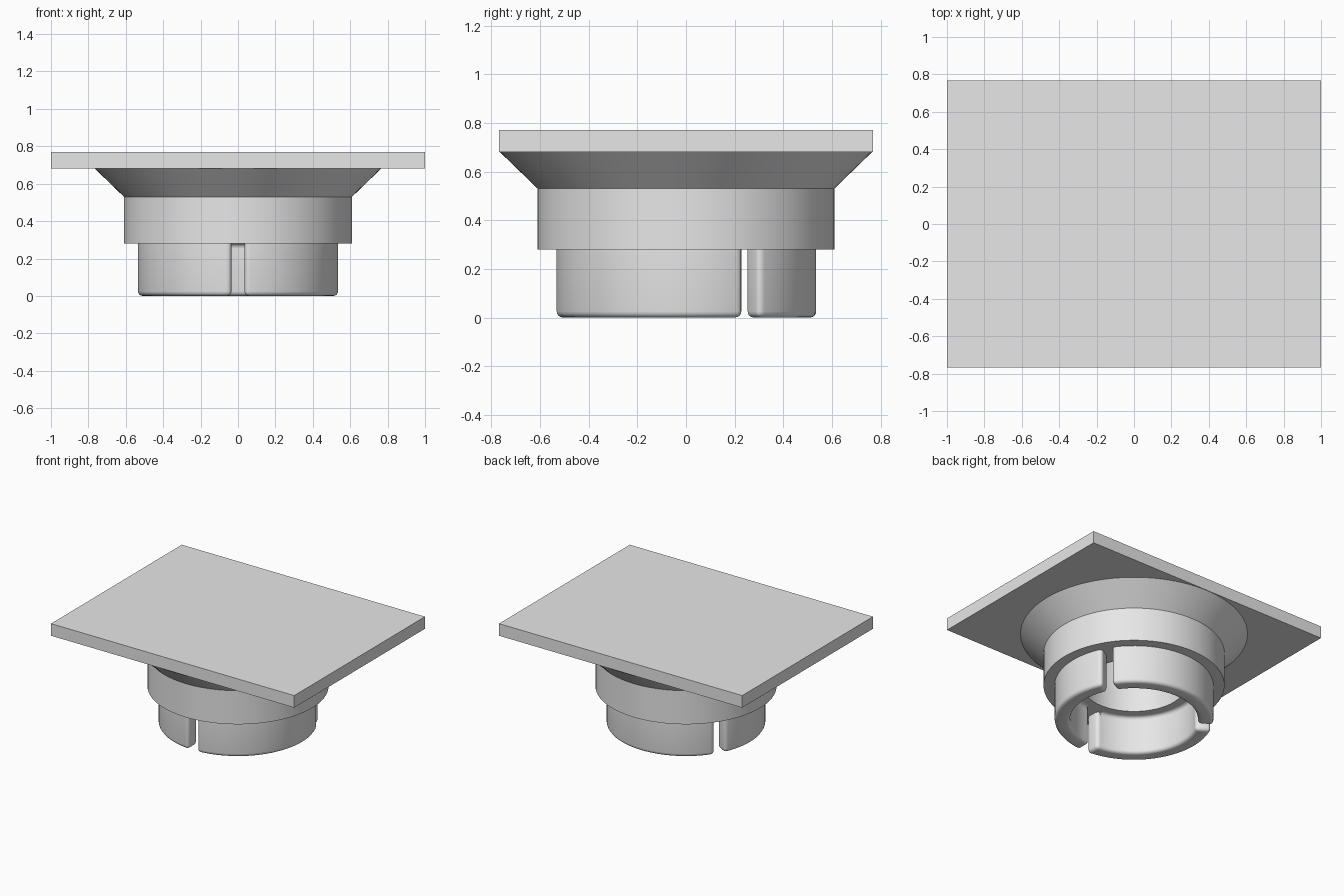
import bpy, bmesh, math

if "Cube" in bpy.data.objects:
    bpy.data.objects.remove(bpy.data.objects["Cube"])

grey = bpy.data.materials.new("light_grey")
grey.diffuse_color = (0.8, 0.8, 0.8, 1)
grey.use_nodes = True
grey.node_tree.nodes["Principled BSDF"].inputs["Base Color"].default_value = grey.diffuse_color

R_OUT, R_IN, SLOT = 0.535, 0.43, 0.035   # collar radii and half slot width
Z_LEDGE, FILLET = 0.28, 0.025


def finish(name, bm, smooth=True):
    bmesh.ops.recalc_face_normals(bm, faces=bm.faces[:])
    me = bpy.data.meshes.new(name)
    bm.to_mesh(me)
    bm.free()
    me.materials.append(grey)
    ob = bpy.data.objects.new(name, me)
    bpy.context.collection.objects.link(ob)
    if smooth:
        bpy.ops.object.select_all(action='DESELECT')
        ob.select_set(True)
        bpy.context.view_layer.objects.active = ob
        bpy.ops.object.shade_smooth_by_angle(angle=math.radians(30))
    return ob


def lathe(name, profile, a0, a1, steps):
    """Sweep a closed (radius, z) profile around z from a0 to a1."""
    full = abs(a1 - a0 - 2 * math.pi) < 1e-6
    bm = bmesh.new()
    rings = []
    for i in range(steps if full else steps + 1):
        a = a0 + (a1 - a0) * i / steps
        rings.append([bm.verts.new((r * math.cos(a), r * math.sin(a), z)) for r, z in profile])
    n = len(profile)
    pairs = list(zip(rings, rings[1:])) + ([(rings[-1], rings[0])] if full else [])
    for p, q in pairs:
        for j in range(n):
            k = (j + 1) % n
            bm.faces.new((p[j], p[k], q[k], q[j]))
    if not full:
        bm.faces.new(rings[0])
        bm.faces.new(rings[-1])
    return finish(name, bm)


# Rectangular top plate
bm = bmesh.new()
bmesh.ops.create_cube(bm, size=1)
for v in bm.verts:
    v.co = (v.co.x * 2, v.co.y * 1.536, 0.725 + v.co.z * 0.09)
finish("top_plate", bm, smooth=False)

# Flared body with a central bore
lathe("flared_body", [(0.765, 0.68), (0.61, 0.53), (0.61, Z_LEDGE), (0.35, Z_LEDGE), (0.35, 0.68)],
      0, 2 * math.pi, 96)


def collar_segment(name, start):
    """Third of a ring between parallel-sided slots, with rounded lower and end edges."""
    bm = bmesh.new()
    plan = []
    for r, order in ((R_OUT, 1), (R_IN, -1)):
        a = math.asin(SLOT / r)
        span = math.radians(120) - 2 * a
        arc = [start + a + span * i / 32 for i in range(33)][::order]
        plan += [(r * math.cos(t), r * math.sin(t)) for t in arc]
    face = bm.faces.new([bm.verts.new((x, y, Z_LEDGE)) for x, y in plan])
    corners = [plan[i] for i in (0, 32, 33, 65)]
    ext = bmesh.ops.extrude_face_region(bm, geom=[face], use_keep_orig=True)
    for v in ext["geom"]:
        if isinstance(v, bmesh.types.BMVert):
            v.co.z = 0
    bmesh.ops.recalc_face_normals(bm, faces=bm.faces[:])

    def rounded(e):
        p, q = (v.co for v in e.verts)
        if max(p.z, q.z) < 0.01:
            return True
        upright = abs(p.z - q.z) > 0.1
        return upright and any(math.hypot(p.x - x, p.y - y) < 1e-4 for x, y in corners)

    bmesh.ops.bevel(bm, geom=[e for e in bm.edges if rounded(e)], offset=FILLET,
                    segments=4, profile=0.5, affect='EDGES', clamp_overlap=False)
    finish(name, bm)


# Three collar segments, each with a concave fillet where it meets the ledge
cove = [(R_IN + 0.01, Z_LEDGE), (R_IN + 0.01, Z_LEDGE - FILLET)]
for i in range(7):
    t = math.radians(15 * i)
    cove.append((R_IN - FILLET + FILLET * math.cos(t), Z_LEDGE - FILLET + FILLET * math.sin(t)))
gap = math.asin((SLOT + FILLET) / R_IN)
for i in range(3):
    s = math.radians(-90 + 120 * i)
    collar_segment(f"collar_segment_{i + 1}", s)
    lathe(f"collar_fillet_{i + 1}", cove, s + gap, s + math.radians(120) - gap, 32)
